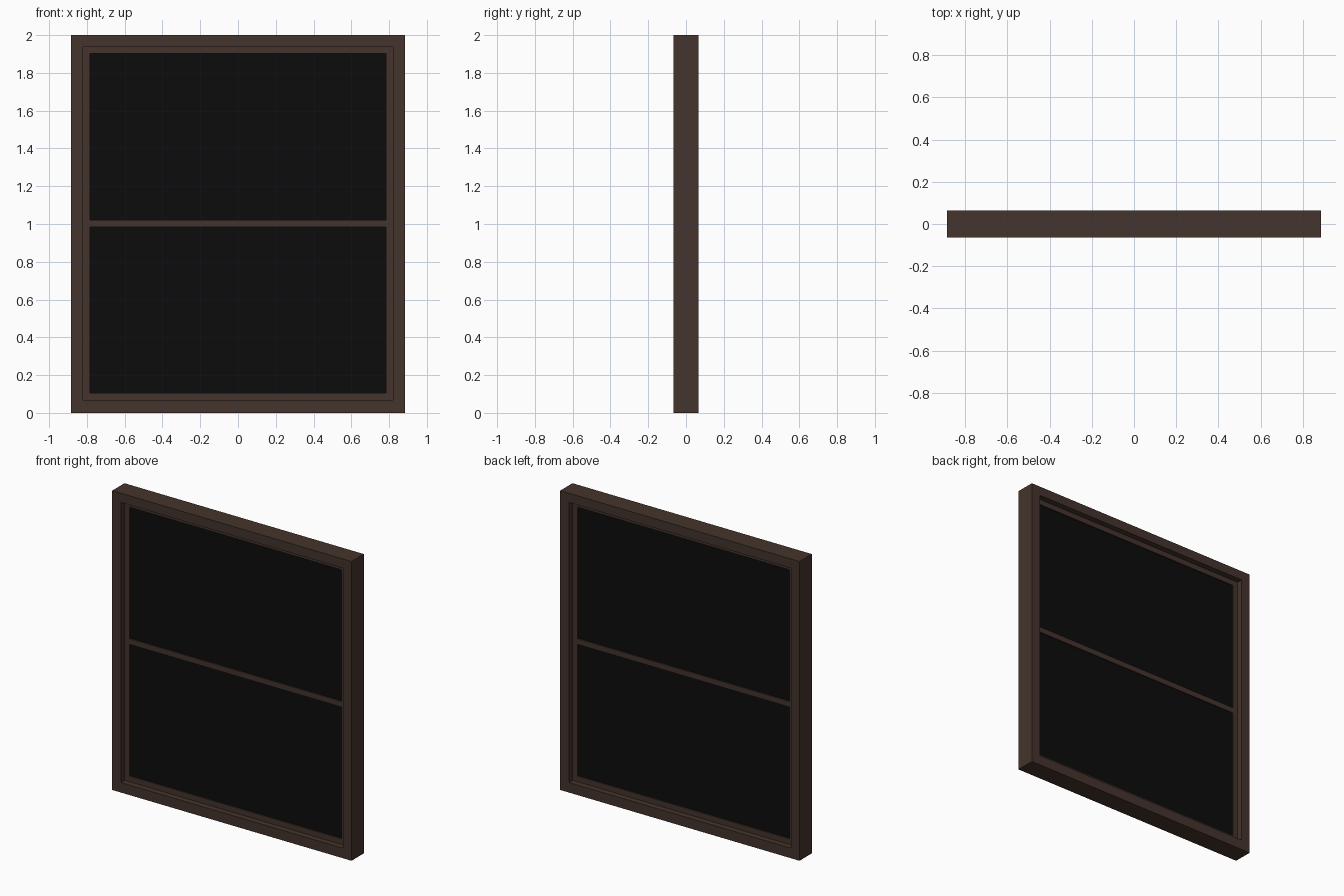
import bpy
import bmesh

cube = bpy.data.objects.get("Cube")
if cube:
    bpy.data.objects.remove(cube, do_unlink=True)


def make_material(name, color, roughness):
    mat = bpy.data.materials.new(name)
    mat.use_nodes = True
    mat.diffuse_color = color
    bsdf = mat.node_tree.nodes["Principled BSDF"]
    bsdf.inputs["Base Color"].default_value = color
    bsdf.inputs["Roughness"].default_value = roughness
    return mat


wood = make_material("dark brown wood", (0.058, 0.034, 0.025, 1), 0.6)
glass = make_material("black glass", (0.0037, 0.0037, 0.0037, 1), 0.3)


def finish(name, bm, mat):
    bmesh.ops.recalc_face_normals(bm, faces=bm.faces)
    mesh = bpy.data.meshes.new(name)
    bm.to_mesh(mesh)
    bm.free()
    mesh.materials.append(mat)
    obj = bpy.data.objects.new(name, mesh)
    bpy.context.collection.objects.link(obj)
    return obj


def box(name, half_x, half_y, bottom, top, mat):
    bm = bmesh.new()
    bmesh.ops.create_cube(bm, size=1)
    for v in bm.verts:
        v.co.x *= 2 * half_x
        v.co.y *= 2 * half_y
        v.co.z = top if v.co.z > 0 else bottom
    return finish(name, bm, mat)


def mitred_ring(name, outer, inner, half_y, mat):
    """Rectangular frame; outer and inner are (half width, bottom, top)."""
    bm = bmesh.new()
    loops = []
    for (w, lo, hi), y in ((outer, -half_y), (outer, half_y),
                           (inner, half_y), (inner, -half_y)):
        corners = ((-w, lo), (w, lo), (w, hi), (-w, hi))
        loops.append([bm.verts.new((x, y, z)) for x, z in corners])
    for a, b in zip(loops, loops[1:] + loops[:1]):
        for i in range(4):
            j = (i + 1) % 4
            bm.faces.new((a[i], a[j], b[j], b[i]))
    return finish(name, bm, mat)


# Nested rectangles: outer edge, frame opening, glazed opening
OUTER = (0.885, 0.0, 2.0)
OPENING = (0.82, 0.067, 1.938)
GLAZED = (0.784, 0.104, 1.902)

# Outer frame and the recessed sash inside it
mitred_ring("outer_frame", OUTER, OPENING, 0.065, wood)
mitred_ring("sash_frame", OPENING, GLAZED, 0.026, wood)

# Crossbar and the two panes it divides
box("crossbar", GLAZED[0], 0.026, 0.985, 1.022, wood)
box("lower_pane", GLAZED[0], 0.018, GLAZED[1], 0.985, glass)
box("upper_pane", GLAZED[0], 0.018, 1.022, GLAZED[2], glass)
